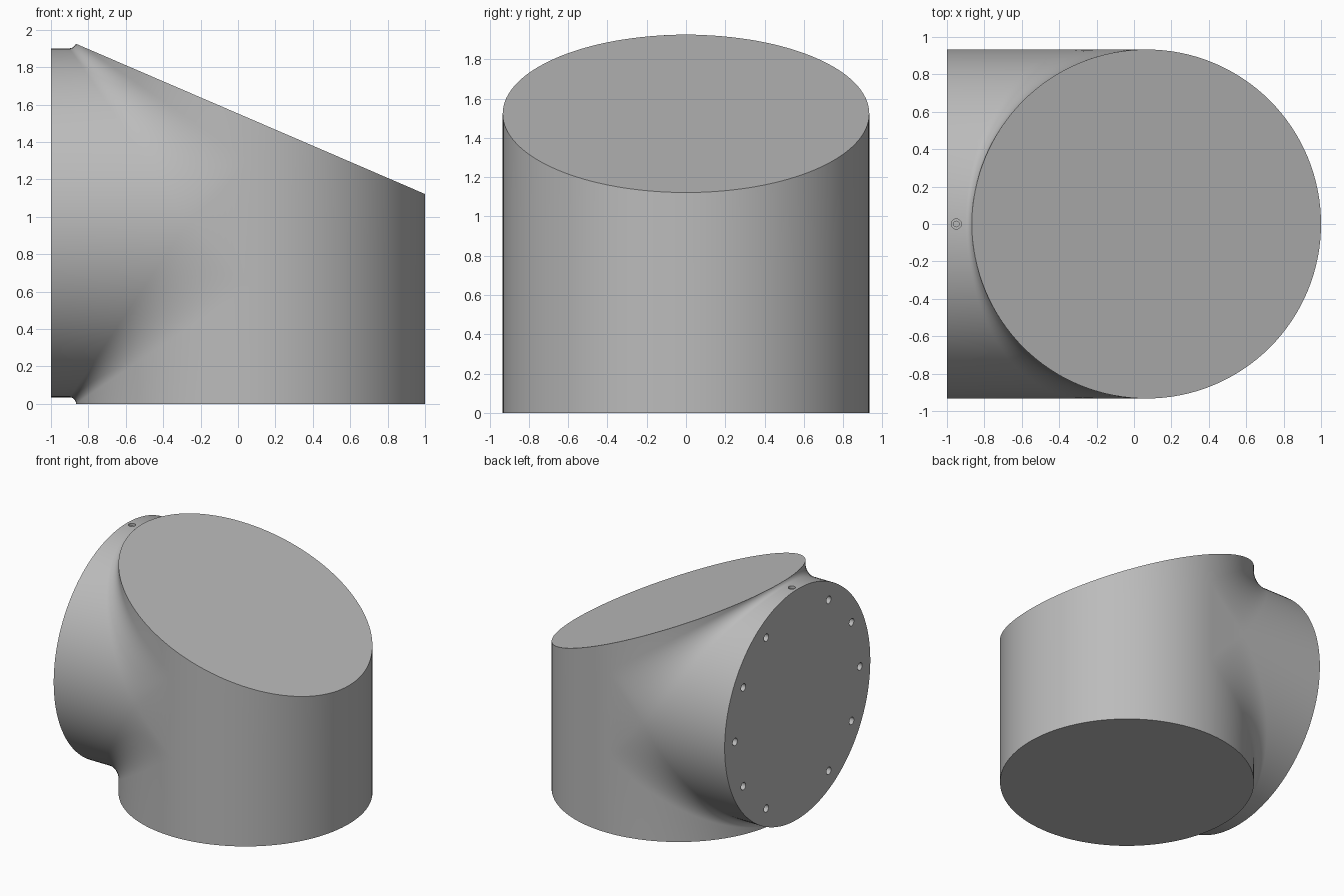
import bpy, bmesh, math
from mathutils import Vector, Matrix

cube = bpy.data.objects.get("Cube")
if cube:
    bpy.data.objects.remove(cube, do_unlink=True)

R = 0.933            # radius of both cylinders
CX, CZ = 0.067, 0.968  # where their axes cross
END_X = -1.0
STEPS, ARC = 64, 10


def top_z(x):
    """Height of the slanted cut."""
    return 1.925 - 0.4305 * (x + 0.866)


def blend_width(c):
    """Fillet grows wider from the crown to the flanks."""
    return 0.035 + 0.3 * (1 - c)


def fillet(c, s):
    """Rolling-ball arc from the upright cylinder to the side branch."""
    q = blend_width(c)
    a = Vector((-R * c, R * s, R * c + q))
    b = Vector((-R * c - q, R * s, R * c))
    centre = Vector((b.x, R * s + q * s / max(c, 0.01), a.z))
    radius = (a - centre).length
    pts = [a]
    for i in range(1, ARC):
        d = (a - centre).lerp(b - centre, i / ARC).normalized()
        pts.append(centre + d * radius)
    return pts + [b]


def add_strip(bm, columns):
    """Join neighbouring columns of points with quads."""
    rows = [[bm.verts.new(p) for p in col] for col in columns]
    for m, n in zip(rows, rows[1:]):
        for i in range(len(m) - 1):
            bm.faces.new((m[i], m[i + 1], n[i + 1], n[i]))


# Elbow body: side branch blended into an upright, slant-cut cylinder
bm = bmesh.new()
lower, upper, right = [], [], []
for k in range(STEPS + 1):
    phi = math.pi * (k / STEPS - 0.5)
    c, s = math.cos(phi), math.sin(phi)
    c = 0.0 if c < 1e-6 else c
    arc = fillet(c, s)
    x, y = CX - R * c, R * s
    low = [(CX + p.x, p.y, max(0, CZ - p.z)) for p in arc]
    high = [(CX + p.x, p.y, min(CZ + p.z, top_z(CX + p.x))) for p in arc]
    lower.append([(x, y, 0)] + low + [(END_X, y, CZ - R * c)])
    upper.append([(x, y, top_z(x))] + high + [(END_X, y, CZ + R * c)])
    xr, q = CX + R * c, blend_width(0) * (1 - c)
    mid = CZ * (1 - c) + 0.56 * c
    right.append([(xr, y, 0), (xr, y, mid - q - 0.05 * c),
                  (xr, y, mid + q + 0.05 * c), (xr, y, top_z(xr))])
for columns in (lower, upper, right):
    add_strip(bm, columns)
bmesh.ops.remove_doubles(bm, verts=bm.verts, dist=0.0004)
bmesh.ops.holes_fill(bm, edges=[e for e in bm.edges if e.is_boundary], sides=0)
bmesh.ops.recalc_face_normals(bm, faces=bm.faces)
mesh = bpy.data.meshes.new("elbow_body")
bm.to_mesh(mesh)
bm.free()
body = bpy.data.objects.new("elbow_body", mesh)
bpy.context.collection.objects.link(body)

grey = bpy.data.materials.new("plain_grey")
grey.use_nodes = True
colour = (0.5, 0.5, 0.5, 1)
grey.diffuse_color = colour
grey.node_tree.nodes["Principled BSDF"].inputs["Base Color"].default_value = colour
mesh.materials.append(grey)


def cut(name, drills):
    """Subtract round drills given as (centre, radius, depth, rotation)."""
    bm = bmesh.new()
    for pos, radius, depth, rot in drills:
        bmesh.ops.create_cone(bm, cap_ends=True, segments=24, radius1=radius,
                              radius2=radius, depth=depth,
                              matrix=Matrix.Translation(pos) @ rot)
    me = bpy.data.meshes.new(name)
    bm.to_mesh(me)
    bm.free()
    me.materials.append(grey)
    cutter = bpy.data.objects.new(name, me)
    cutter.hide_render = True
    bpy.context.collection.objects.link(cutter)
    mod = body.modifiers.new(name, 'BOOLEAN')
    mod.operation, mod.solver, mod.object = 'DIFFERENCE', 'EXACT', cutter
    bpy.ops.object.modifier_apply(modifier=name)
    bpy.data.objects.remove(cutter, do_unlink=True)


bpy.ops.object.select_all(action='DESELECT')
bpy.context.view_layer.objects.active = body
body.select_set(True)

# Bolt holes in the end flange, with none at the crown and foot
sideways = Matrix.Rotation(math.pi / 2, 4, 'Y')
angles = [math.radians(a) for a in range(0, 360, 30) if a not in (90, 270)]
cut("bolt_holes", [((END_X, 0.8 * math.cos(a), CZ + 0.8 * math.sin(a)),
                    0.03, 0.16, sideways) for a in angles])

# Stepped vent hole on the crown of the branch
crown = (-0.95, 0, CZ + R)
cut("vent_recess", [(crown, 0.027, 0.04, Matrix())])
cut("vent_hole", [(crown, 0.015, 0.12, Matrix())])

bpy.ops.object.shade_smooth_by_angle(angle=math.radians(30))
